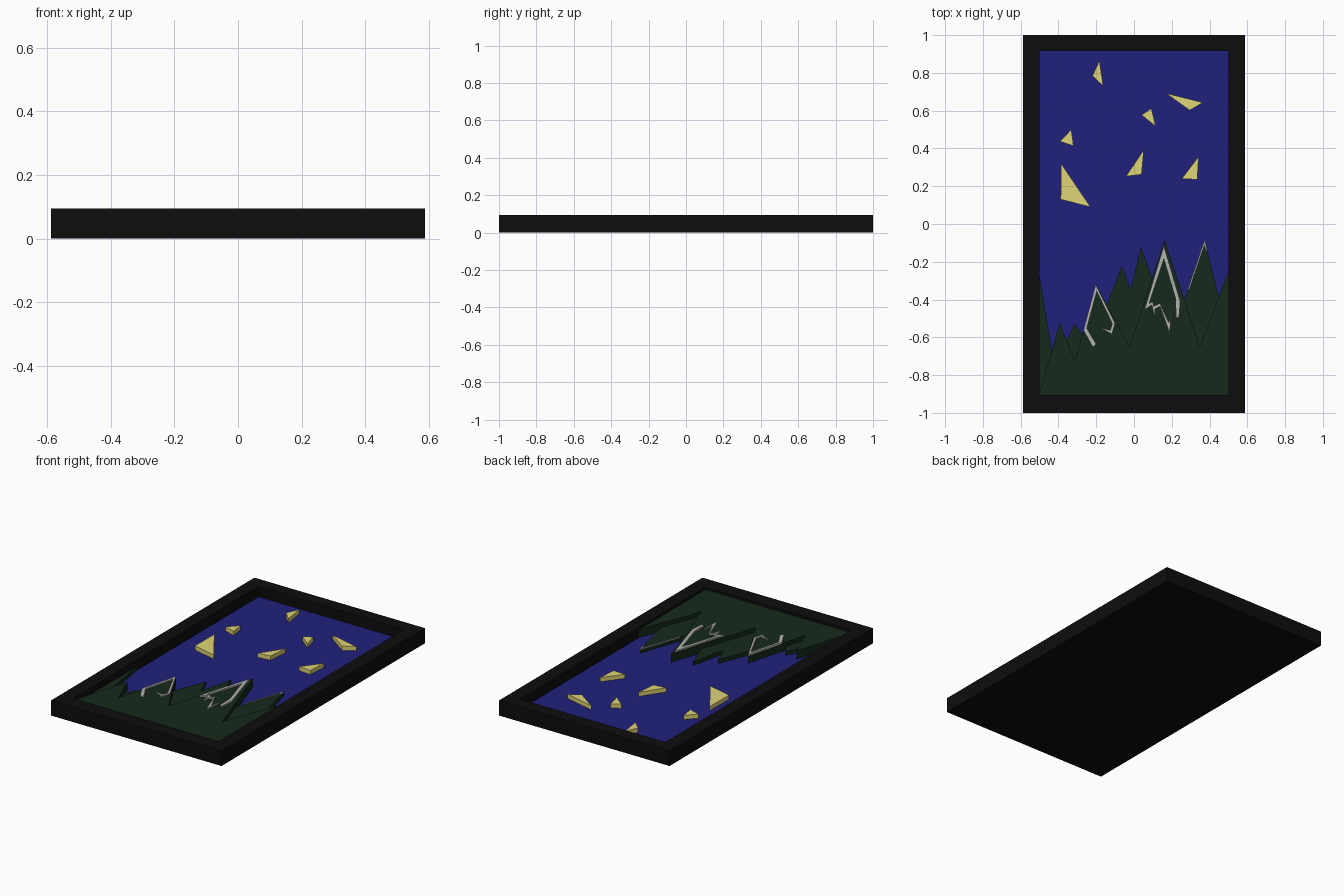
import bpy, bmesh


def material(name, rgb):
    m = bpy.data.materials.new(name)
    m.diffuse_color = (*rgb, 1)
    return m


BLACK = material("black", (0.004, 0.004, 0.004))
BLUE = material("night blue", (0.015, 0.015, 0.2))
GREEN = material("dark green", (0.008, 0.023, 0.011))
YELLOW = material("pale yellow", (0.74, 0.66, 0.18))
WHITE = material("snow white", (0.45, 0.45, 0.43))


def finish(name, bm, mat):
    bmesh.ops.recalc_face_normals(bm, faces=bm.faces)
    me = bpy.data.meshes.new(name)
    bm.to_mesh(me)
    bm.free()
    ob = bpy.data.objects.new(name, me)
    me.materials.append(mat)
    bpy.context.collection.objects.link(ob)


def slab(name, outlines, z0, z1, mat):
    """Cut-out sheet: extrude flat outlines from z0 to z1."""
    bm = bmesh.new()
    for pts in outlines:
        face = bm.faces.new([bm.verts.new((x, y, z0)) for x, y in pts])
        ext = bmesh.ops.extrude_face_region(bm, geom=[face], use_keep_orig=True)
        for v in ext["geom"]:
            if isinstance(v, bmesh.types.BMVert):
                v.co.z = z1
    finish(name, bm, mat)


# Frame: a box with its top face inset and sunk, leaving a closed back
H, SKY = 0.094, 0.03
L, R, B, T = -0.5, 0.5, -0.905, 0.917
bm = bmesh.new()
bmesh.ops.create_cube(bm, size=1)
for v in bm.verts:
    v.co = (v.co.x * 1.174, v.co.y * 2, (v.co.z + 0.5) * H)
top = max(bm.faces, key=lambda f: f.calc_center_median().z)
bmesh.ops.inset_region(bm, faces=[top], thickness=0.08)
for v in top.verts:
    v.co.x = L if v.co.x < 0 else R
    v.co.y = B if v.co.y < 0 else T
wall = bmesh.ops.extrude_discrete_faces(bm, faces=[top])["faces"][0]
for v in wall.verts:
    v.co.z = 0.02
finish("frame", bm, BLACK)

# Sky panel
slab("sky", [[(L, B), (R, B), (R, T), (L, T)]], 0.02, SKY, BLUE)

# Stars: loose triangular shards
slab("stars", [
    [(-0.22, 0.785), (-0.163, 0.73), (-0.183, 0.865)],
    [(0.167, 0.693), (0.295, 0.602), (0.365, 0.643)],
    [(0.04, 0.577), (0.115, 0.517), (0.092, 0.612)],
    [(-0.392, 0.437), (-0.32, 0.413), (-0.332, 0.5)],
    [(-0.042, 0.253), (0.04, 0.262), (0.052, 0.393)],
    [(0.253, 0.24), (0.335, 0.235), (0.342, 0.357)],
    [(-0.388, 0.13), (-0.23, 0.09), (-0.386, 0.32)],
], SKY, 0.056, YELLOW)

# Mountains in two layers
slab("back_mountains", [[
    (L, B), (R, B), (R, -0.6), (0.375, -0.083), (0.22, -0.54), (0.17, -0.5),
    (0.037, -0.12), (-0.017, -0.345), (-0.065, -0.223), (-0.22, -0.62),
    (-0.25, -0.62), (-0.313, -0.53), (-0.37, -0.64), (-0.435, -0.675),
    (L, -0.275)]], SKY, 0.054, GREEN)
slab("front_mountains", [[
    (L, B), (R, B), (R, -0.25), (0.348, -0.65), (0.162, -0.083),
    (-0.023, -0.65), (-0.2, -0.325), (-0.313, -0.725), (-0.393, -0.525),
    (L, -0.895)]], SKY, 0.08, GREEN)

# Snow lines on the peaks
slab("snow_left", [[
    (-0.203, -0.32), (-0.268, -0.562), (-0.218, -0.652), (-0.2, -0.636),
    (-0.25, -0.552), (-0.197, -0.357), (-0.115, -0.527), (-0.126, -0.562),
    (-0.18, -0.55), (-0.116, -0.582), (-0.1, -0.526)]], 0.078, 0.088, WHITE)
slab("snow_right", [[
    (0.158, -0.115), (0.055, -0.455), (0.095, -0.428), (0.108, -0.495),
    (0.112, -0.45), (0.138, -0.436), (0.19, -0.582), (0.196, -0.455),
    (0.185, -0.525), (0.137, -0.42), (0.105, -0.435), (0.1, -0.41),
    (0.08, -0.422), (0.158, -0.185), (0.22, -0.395), (0.222, -0.495),
    (0.238, -0.495), (0.245, -0.41)]], 0.078, 0.09, WHITE)
slab("snow_back", [[
    (0.375, -0.08), (0.284, -0.348), (0.29, -0.348), (0.372, -0.108),
    (0.388, -0.15)]], 0.052, 0.058, WHITE)
